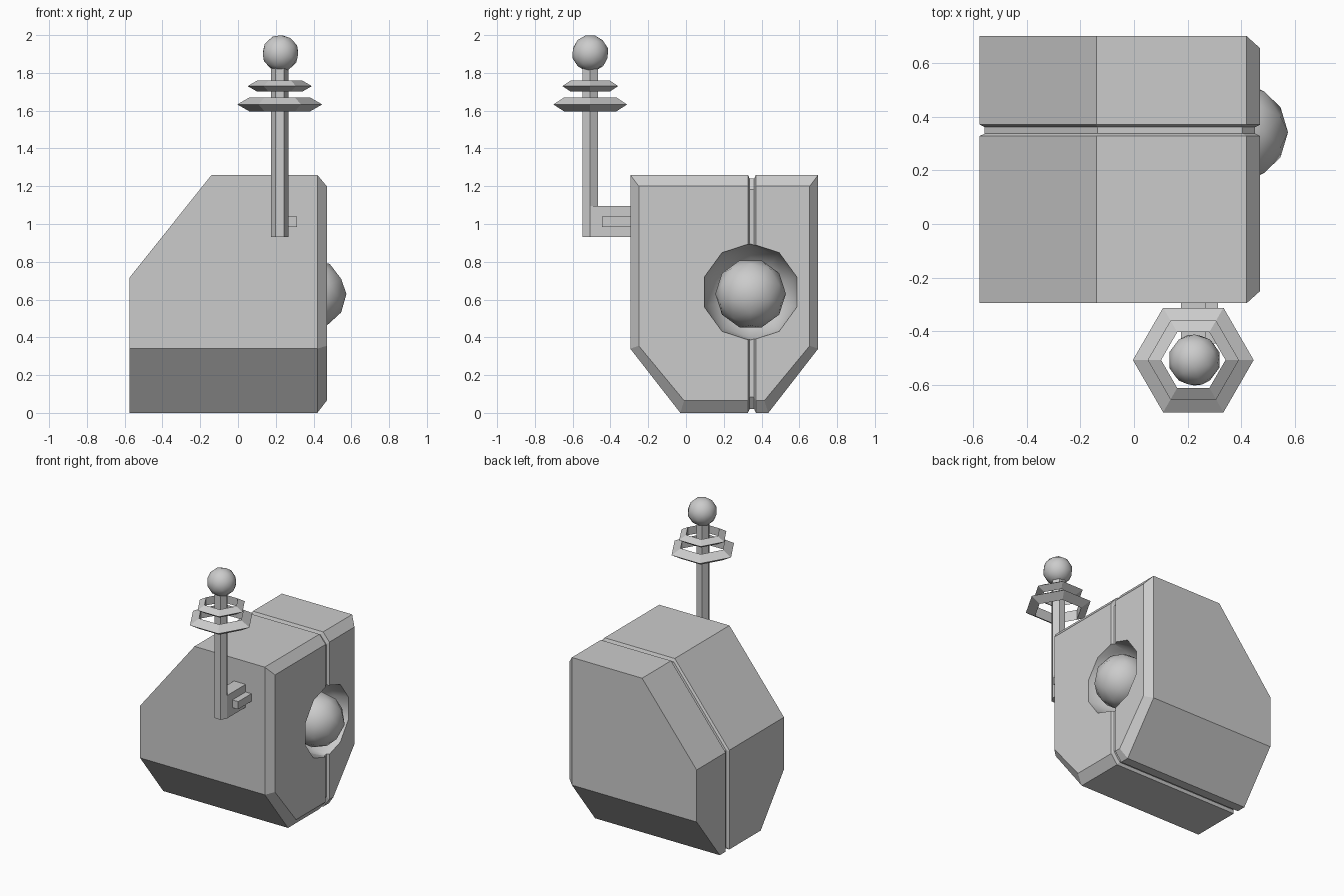
import bpy, bmesh, math
from mathutils import Matrix, Vector

if "Cube" in bpy.data.objects:
    bpy.data.objects.remove(bpy.data.objects["Cube"])


def finish(bm, name, smooth=False):
    bmesh.ops.recalc_face_normals(bm, faces=bm.faces)
    for f in bm.faces:
        f.smooth = smooth
    me = bpy.data.meshes.new(name)
    bm.to_mesh(me)
    bm.free()
    ob = bpy.data.objects.new(name, me)
    bpy.context.collection.objects.link(ob)
    return ob


def box(name, lo, hi):
    bm = bmesh.new()
    bmesh.ops.create_cube(bm, size=1)
    lo, hi = Vector(lo), Vector(hi)
    for v in bm.verts:
        v.co = Vector(((lo[i] + hi[i]) / 2 + v.co[i] * (hi[i] - lo[i]) for i in range(3)))
    return finish(bm, name)


def ball(name, loc, r, rot):
    bm = bmesh.new()
    bmesh.ops.create_icosphere(bm, subdivisions=2, radius=r,
                               matrix=Matrix.Translation(loc) @ rot)
    return finish(bm, name, True)


def ring(name, loc, outer, inner, half):
    # six-sided ring with a triangular section
    bm = bmesh.new()
    loops = []
    for i in range(6):
        a = i * math.pi / 3
        loops.append([bm.verts.new(Vector(loc) + Vector((r * math.cos(a), r * math.sin(a), z)))
                      for r, z in ((outer, 0), (inner, half), (inner, -half))])
    for i in range(6):
        p, q = loops[i], loops[(i + 1) % 6]
        for k in range(3):
            m = (k + 1) % 3
            bm.faces.new((p[k], q[k], q[m], p[m]))
    return finish(bm, name)


# Body: section in y-z, extruded along x with a chamfered right end
outer = [(-.295, .34), (-.295, 1.26), (.70, 1.26), (.70, .34), (.436, 0), (-.03, 0)]
inner = [(-.25, .355), (-.25, 1.20), (.655, 1.20), (.655, .355), (.415, .065), (-.01, .065)]
bm = bmesh.new()
rows = [[bm.verts.new((x, y, z)) for y, z in prof]
        for x, prof in ((-.575, outer), (.42, outer), (.47, inner))]
for a, b in zip(rows, rows[1:]):
    for i in range(6):
        j = (i + 1) % 6
        bm.faces.new((a[i], a[j], b[j], b[i]))
bm.faces.new(rows[0])
bm.faces.new(rows[-1])


def cut(co, no, clear=False):
    geom = bm.verts[:] + bm.edges[:] + bm.faces[:]
    return bmesh.ops.bisect_plane(bm, geom=geom, plane_co=co, plane_no=no, clear_outer=clear)


# Sloped back of the roof
res = cut((-.14, 0, 1.26), (-.545, 0, .435), True)
bmesh.ops.contextual_create(bm, geom=[e for e in res["geom_cut"] if isinstance(e, bmesh.types.BMEdge)])

# Groove running all the way round
for y in (.328, .337, .361, .370):
    cut((0, y, 0), (0, 1, 0))
for v in bm.verts:
    if .335 < v.co.y < .363:
        v.co.x = -.05 + (v.co.x + .05) * .965
        v.co.z = .63 + (v.co.z - .63) * .968
body = finish(bm, "body")

# Round socket in the right face
bm = bmesh.new()
bmesh.ops.create_uvsphere(bm, u_segments=10, v_segments=8, radius=.258,
                          matrix=Matrix.Translation((.472, .342, .64))
                          @ Matrix.Rotation(math.pi / 2, 4, 'Y') @ Matrix.Rotation(math.pi / 2, 4, 'Z'))
cutter = finish(bm, "socket_cutter", True)
cutter.hide_render = True
cutter.display_type = 'WIRE'
mod = body.modifiers.new("socket", 'BOOLEAN')
mod.operation = 'DIFFERENCE'
mod.solver = 'EXACT'
mod.object = cutter

ball("socket_ball", (.387, .342, .63), .187, Matrix.Rotation(math.pi / 2, 4, 'Y'))

# Antenna: six-sided post, bracket, rings and ball
cx, cy = .221, -.507
bm = bmesh.new()
bmesh.ops.create_cone(bm, cap_ends=True, segments=6, radius1=.047, radius2=.047, depth=.93,
                      matrix=Matrix.Translation((cx, cy, 1.395)) @ Matrix.Rotation(math.pi / 2, 4, 'Z'))
# put two post corners on the x axis
if max(v.co.x for v in bm.verts) < cx + .045:
    bmesh.ops.rotate(bm, verts=bm.verts, cent=(cx, cy, 0), matrix=Matrix.Rotation(math.pi / 6, 3, 'Z'))
finish(bm, "antenna_post")
box("antenna_arm", (.175, cy, .93), (.267, -.28, 1.095))
box("antenna_tab", (.22, -.445, .985), (.313, -.28, 1.04))
ring("lower_ring", (cx, cy, 1.633), .225, .16, .037)
ring("upper_ring", (cx, cy, 1.73), .17, .12, .029)
ball("antenna_ball", (cx + .004, cy, 1.904), .098, Matrix.Rotation(.25, 4, 'X'))
